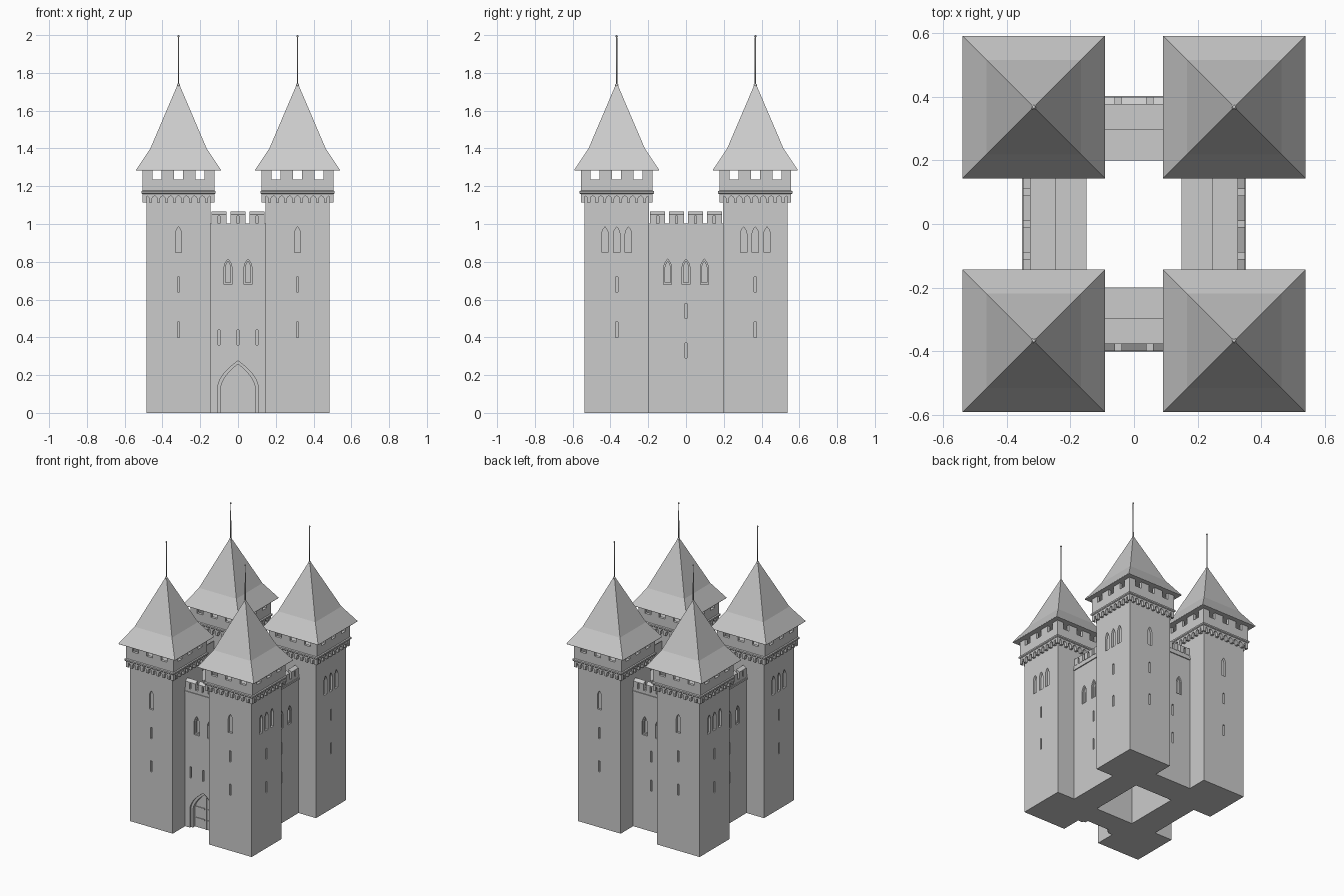
import bpy, bmesh
from math import sin, cos, pi, radians
from mathutils import Vector, Matrix

if "Cube" in bpy.data.objects:
    bpy.data.objects.remove(bpy.data.objects["Cube"], do_unlink=True)

stone = bpy.data.materials.new("grey_stone")
stone.use_nodes = True
stone.diffuse_color = (0.6, 0.6, 0.6, 1)
stone.node_tree.nodes["Principled BSDF"].inputs["Base Color"].default_value = (0.6, 0.6, 0.6, 1)

TOWER = Vector((0.315, -0.367, 0))
ORIGIN = Vector((0, 0, 0))
HALF = 0.17


# ---- helpers ----
def prism(bm, pts, angle, inner, outer, centre=ORIGIN, drop=0.0):
    """Extrude a (sideways, height) outline between two distances from centre.
    Angle 0 faces the front; drop lowers the outer top edge."""
    rot = Matrix.Rotation(radians(angle), 3, 'Z')
    top = max(z for _, z in pts)
    rings = []
    for dist, fall in ((inner, 0), (outer, drop)):
        rings.append([bm.verts.new(centre + rot @ Vector(
            (u, -dist, z - (fall if z == top else 0)))) for u, z in pts])
    a, b = rings
    bm.faces.new(a)
    bm.faces.new(b[::-1])
    for i in range(len(pts)):
        j = (i + 1) % len(pts)
        bm.faces.new((a[i], b[i], b[j], a[j]))


def rect(u, half, z0, z1):
    return [(u - half, z0), (u + half, z0), (u + half, z1), (u - half, z1)]


def arch(u, half, z0, z1, rise, steps=6):
    """Pointed arch outline."""
    right = [(half * (1 - (i / steps) ** 2), z1 - rise + rise * i / steps) for i in range(steps)]
    pts = [(half, z0)] + right + [(0, z1)] + [(-x, z) for x, z in right[::-1]] + [(-half, z0)]
    return [(u + x, z) for x, z in pts]


def loft(bm, levels, centre):
    """Stack square rings given as (half width, height)."""
    rings = [[bm.verts.new(centre + Vector((sx * h, sy * h, z)))
              for sx, sy in ((-1, -1), (1, -1), (1, 1), (-1, 1))] for h, z in levels]
    bm.faces.new(rings[0])
    bm.faces.new(rings[-1])
    for a, b in zip(rings, rings[1:]):
        for i in range(4):
            j = (i + 1) % 4
            bm.faces.new((a[i], a[j], b[j], b[i]))


def finish(name, bm, mirror=None):
    bmesh.ops.recalc_face_normals(bm, faces=bm.faces[:])
    mesh = bpy.data.meshes.new(name)
    bm.to_mesh(mesh)
    bm.free()
    mesh.materials.append(stone)
    ob = bpy.data.objects.new(name, mesh)
    bpy.context.collection.objects.link(ob)
    if mirror:
        add_mirror(ob, mirror)
    return ob


def add_mirror(ob, axes):
    mod = ob.modifiers.new("mirror", 'MIRROR')
    mod.use_axis = ('X' in axes, 'Y' in axes, False)
    mod.use_mirror_merge = False


def carve(ob, cuts, centre=ORIGIN):
    """Cut recesses given as (outline, angle, floor distance, beyond-face distance)."""
    bm = bmesh.new()
    for pts, angle, floor, out in cuts:
        prism(bm, pts, angle, floor, out, centre)
    cutter = finish("cutter", bm)
    cutter.hide_render = True
    mod = ob.modifiers.new("cut", 'BOOLEAN')
    mod.object, mod.operation, mod.solver = cutter, 'DIFFERENCE', 'EXACT'
    deps = bpy.context.evaluated_depsgraph_get()
    mesh = bpy.data.meshes.new_from_object(ob.evaluated_get(deps))
    ob.modifiers.clear()
    ob.data = mesh
    bpy.data.objects.remove(cutter, do_unlink=True)


# ---- tower shaft with recessed windows and slits ----
bm = bmesh.new()
loft(bm, [(HALF, 0), (HALF, 1.17)], TOWER)
shaft = finish("tower_shaft", bm)
cuts = []
for angle, offsets in ((0, (0,)), (90, (-0.062, 0, 0.062))):
    for u in offsets:
        cuts.append((arch(u, 0.017, 0.85, 0.985, 0.04), angle, HALF - 0.015, HALF + 0.05))
    for z in (0.4, 0.64):
        cuts.append((rect(0, 0.006, z, z + 0.08), angle, HALF - 0.02, HALF + 0.05))
carve(shaft, cuts, TOWER)
add_mirror(shaft, 'XY')

# ---- arched corbel table under the tower gallery ----
bm = bmesh.new()
edge, count, radius = 0.19, 9, 0.013
pitch = 2 * edge / count
table = [(edge, 1.162), (-edge, 1.162), (-edge, 1.115)]
for i in range(count):
    c = -edge + pitch * (i + 0.5)
    table.append((c - radius, 1.115))
    table += [(c - radius * cos(pi * k / 6), 1.135 + radius * sin(pi * k / 6)) for k in range(7)]
    table.append((c + radius, 1.115))
table.append((edge, 1.115))
for angle in range(0, 360, 90):
    prism(bm, table, angle, HALF - 0.002, edge, TOWER)
finish("tower_corbels", bm, 'XY')

bm = bmesh.new()
loft(bm, [(0.192, 1.158), (0.197, 1.163), (0.197, 1.173), (0.191, 1.177)], TOWER)
finish("tower_string_course", bm, 'XY')

# ---- gallery wall with square openings below the eaves ----
bm = bmesh.new()
gallery = [(-edge, 1.17), (edge, 1.17), (edge, 1.288)]
for c in (0.114, 0, -0.114):
    gallery += [(c + 0.024, 1.288), (c + 0.024, 1.236), (c - 0.024, 1.236), (c - 0.024, 1.288)]
gallery.append((-edge, 1.288))
for angle in range(0, 360, 90):
    prism(bm, gallery, angle, edge - 0.02, edge, TOWER)
finish("tower_gallery", bm, 'XY')

# ---- flared roof and mast ----
bm = bmesh.new()
loft(bm, [(0.224, 1.283), (0.224, 1.288), (0.149, 1.4), (0.006, 1.735)], TOWER)
finish("tower_roof", bm, 'XY')

bm = bmesh.new()
bmesh.ops.create_cone(bm, cap_ends=True, segments=8, radius1=0.004, radius2=0.003, depth=0.28,
                      matrix=Matrix.Translation(TOWER + Vector((0, 0, 1.855))))
for z, r in ((1.735, 0.009), (1.994, 0.006)):
    bmesh.ops.create_uvsphere(bm, u_segments=8, v_segments=6, radius=r,
                              matrix=Matrix.Translation(TOWER + Vector((0, 0, z))))
for f in bm.faces:
    f.smooth = True
finish("tower_mast", bm, 'XY')


# ---- curtain walls ----
def curtain(name, angle, face, length, windows, slits, merlons, mirror=None, gate=False):
    inner = face - 0.195
    bm = bmesh.new()
    prism(bm, rect(0, length, 0, 0.965), angle, inner, face)
    wall = finish(name + "_wall", bm)
    out = face + 0.05
    shallow = [(arch(u, 0.021, 0.68, 0.815, 0.05), angle, face - 0.01, out) for u in windows]
    deep = [(arch(u, 0.014, 0.69, 0.803, 0.042), angle, face - 0.025, out) for u in windows]
    deep += [(rect(u, 0.006, z, z + 0.08), angle, face - 0.02, out) for u, z in slits]
    if gate:
        shallow.append((arch(0, 0.108, -0.05, 0.275, 0.15, 10), angle, face - 0.012, out))
        deep.append((arch(0, 0.092, -0.05, 0.258, 0.14, 10), angle, face - 0.035, out))
    carve(wall, shallow)
    carve(wall, deep)
    if mirror:
        add_mirror(wall, mirror)

    # raised outer half of the wall walk, cornice and parapet
    bm = bmesh.new()
    prism(bm, rect(0, length, 0.96, 0.975), angle, face - 0.1, face)
    finish(name + "_walk", bm, mirror)
    bm = bmesh.new()
    prism(bm, rect(0, length, 0.967, 0.98), angle, face - 0.02, face + 0.007)
    prism(bm, rect(0, length, 0.975, 1.003), angle, face - 0.02, face + 0.002)
    finish(name + "_parapet", bm, mirror)

    # merlons with sloped tops and blind slits
    bm = bmesh.new()
    for i in range(merlons):
        u = 0.1 * (i - (merlons - 1) / 2)
        shape = [(-0.04, 1.0), (-0.006, 1.0), (-0.006, 1.042), (0.006, 1.042),
                 (0.006, 1.0), (0.04, 1.0), (0.04, 1.065), (-0.04, 1.065)]
        prism(bm, [(u + x, z) for x, z in shape], angle, face - 0.02, face + 0.004, drop=0.015)
        prism(bm, rect(u, 0.008, 1.0, 1.045), angle, face - 0.019, face - 0.01)
    finish(name + "_merlons", bm, mirror)


pair, trio = (-0.053, 0.053), (-0.097, 0, 0.097)
centre_slits = [(0, 0.29), (0, 0.5)]
curtain("front", 0, 0.395, 0.15, pair, [(u, 0.36) for u in (-0.1, 0, 0.1)], 3, gate=True)
curtain("back", 180, 0.395, 0.15, pair, centre_slits, 3)
curtain("side", 90, 0.345, 0.203, trio, centre_slits, 4, mirror='X')

# ---- gate straps ----
bm = bmesh.new()
for side in (-1, 1):
    for z in (0.06, 0.14):
        prism(bm, rect(side * 0.05, 0.038, z, z + 0.01), 0, 0.358, 0.365)
prism(bm, rect(0, 0.003, 0, 0.25), 0, 0.358, 0.363)
finish("gate_straps", bm)
